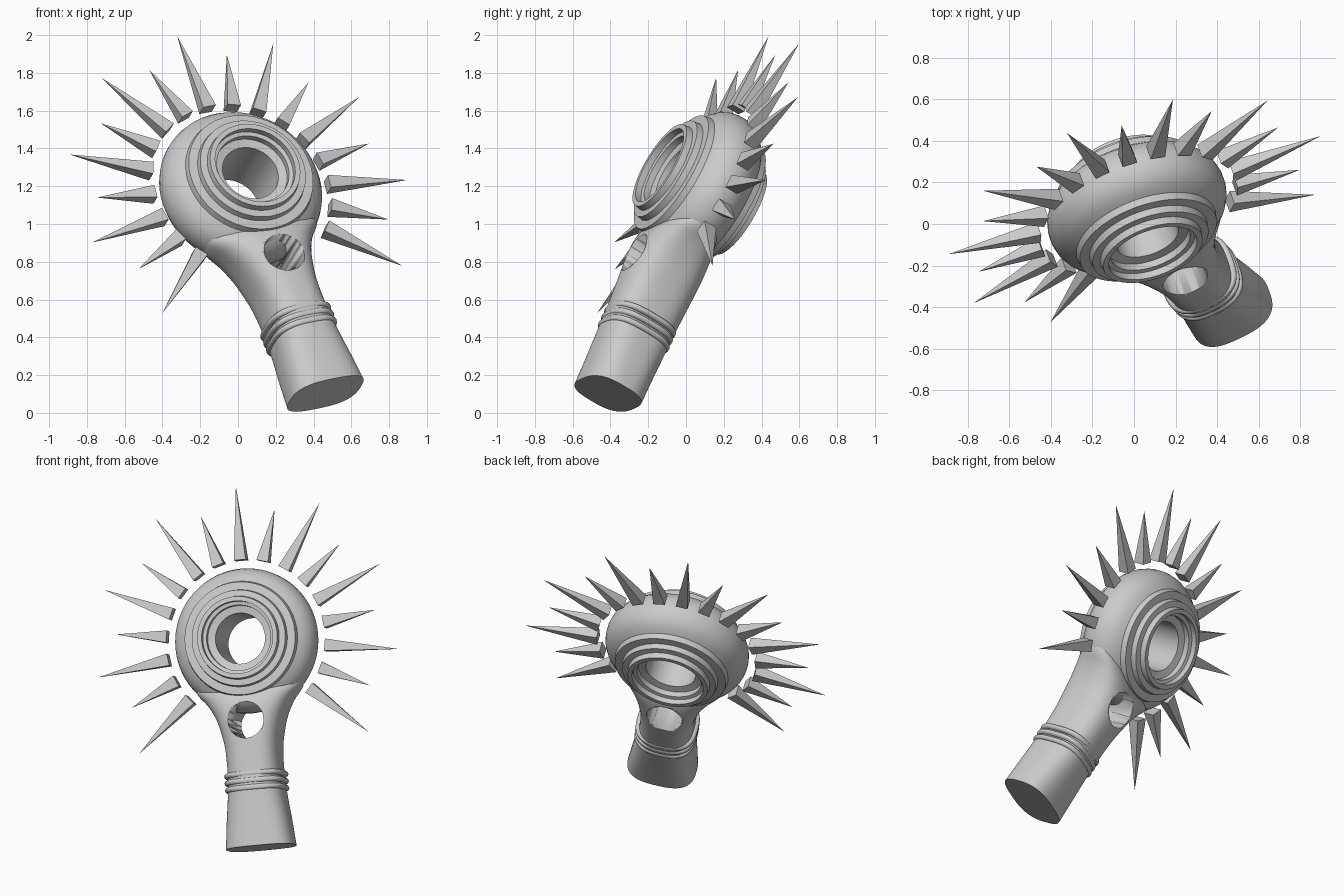
import bpy, bmesh, math
from mathutils import Matrix, Vector

if "Cube" in bpy.data.objects:
    bpy.data.objects.remove(bpy.data.objects["Cube"])

# Local frame: x = across, y = up the handle, z = out of the ring face
n = Vector((0.297, -0.819, 0.491)).normalized()
u = Vector((-0.353, 0.381, 0.855))
u = (u - n * u.dot(n)).normalized()
r = u.cross(n)
FRAME = Matrix((r, u, n)).transposed().to_4x4()
FRAME.translation = (0.014, 0.073, 1.184)


def make(name, verts, faces, smooth=True):
    me = bpy.data.meshes.new(name)
    me.from_pydata(verts, [], faces)
    bm = bmesh.new()
    bm.from_mesh(me)
    bmesh.ops.recalc_face_normals(bm, faces=bm.faces)
    bm.to_mesh(me)
    bm.free()
    ob = bpy.data.objects.new(name, me)
    bpy.context.collection.objects.link(ob)
    ob.matrix_world = FRAME
    if smooth:
        smooth_edges(ob)
    return ob


def smooth_edges(ob):
    bpy.ops.object.select_all(action='DESELECT')
    ob.select_set(True)
    bpy.context.view_layer.objects.active = ob
    bpy.ops.object.shade_smooth_by_angle(angle=math.radians(32))


def loft(name, rings, closed=False):
    """Bridge equal-length rings; cap the ends or close the loop of rings."""
    m, k = len(rings[0]), len(rings)
    verts = [p for ring in rings for p in ring]
    faces = [(i * m + j, i * m + (j + 1) % m, (i + 1) % k * m + (j + 1) % m, (i + 1) % k * m + j)
             for i in range(k if closed else k - 1) for j in range(m)]
    if not closed:
        faces += [tuple(range(m)), tuple(range((k - 1) * m, k * m))]
    return make(name, verts, faces)


def section(y, a, d, e=2.8, m=64):
    """Rounded-box cross-section of the handle."""
    pts = []
    for j in range(m):
        t = 2 * math.pi * j / m
        c, s = math.cos(t), math.sin(t)
        pts.append((a * math.copysign(abs(c) ** (2 / e), c), y, d * math.copysign(abs(s) ** (2 / e), s)))
    return pts


def spline(pts, steps=5):
    """Catmull-Rom through the stations."""
    v = [Vector(p) for p in pts]
    v = [2 * v[0] - v[1]] + v + [2 * v[-1] - v[-2]]
    out = []
    for i in range(1, len(v) - 2):
        a, b, c, d = v[i - 1:i + 3]
        for q in range(steps):
            t = q / steps
            out.append(0.5 * (2 * b + (c - a) * t + (2 * a - 5 * b + 4 * c - d) * t * t
                              + (3 * b - a - 3 * c + d) * t ** 3))
    return out + [v[-2]]


# Ring head: stepped profile (radius, z), mirrored front to back and lathed
half = [(.155, .175), (.20, .185), (.20, .22), (.222, .225), (.222, .26), (.25, .26), (.255, .225),
        (.292, .222), (.297, .188), (.345, .185), (.352, .15), (.385, .128), (.413, .098),
        (.433, .06), (.442, .02)]
profile = half + [(a, -b) for a, b in reversed(half)]
N = 96
loft("ring_head", [[(a * math.cos(2 * math.pi * j / N), a * math.sin(2 * math.pi * j / N), b)
                    for j in range(N)] for a, b in profile], closed=True)

# Handle: stations are (y, half width, half depth)
stations = [(-1.268, .212, .165), (-1.1, .194, .172), (-.95, .175, .18), (-.8, .165, .187),
            (-.66, .168, .194), (-.55, .188, .198), (-.46, .217, .195), (-.38, .262, .182),
            (-.31, .32, .155), (-.25, .34, .12)]
handle = loft("handle", [section(*p) for p in spline(stations)])

# Round hole through the handle
hole = loft("hole_cutter", [[(.112 * math.cos(2 * math.pi * j / 48), -.5 + .112 * math.sin(2 * math.pi * j / 48), z)
                             for j in range(48)] for z in (-.4, .4)])
hole.hide_render = True
hole.hide_viewport = True
cut = handle.modifiers.new("hole", 'BOOLEAN')
cut.operation = 'DIFFERENCE'
cut.solver = 'EXACT'
cut.object = hole
# the hole cut must come before smoothing
handle.modifiers.move(len(handle.modifiers) - 1, 0)

# Side ribs that fade into the flat front and back
for i, y in enumerate((-.825, -.868, -.911)):
    rings = []
    for q in range(9):
        t = math.pi * q / 8
        g = .021 * math.sin(t)
        rings.append(section(y - .017 * math.cos(t), .168 + g, .178 + g * .5))
    loft(f"handle_rib_{i + 1}", rings)

# Floating four-sided spikes, long and short by turns
W, BASE = .037, .495
for k in range(-8, 9):
    tip = .95 if k % 2 == 0 else .82
    rot = Matrix.Rotation(math.radians(16.375 * k), 3, 'Z')
    pts = [(-W, BASE, -W), (W, BASE, -W), (W, BASE, W), (-W, BASE, W), (0, tip, 0)]
    make(f"spike_{k + 9}", [rot @ Vector(p) for p in pts],
         [(0, 1, 2, 3), (0, 1, 4), (1, 2, 4), (2, 3, 4), (3, 0, 4)], smooth=False)
